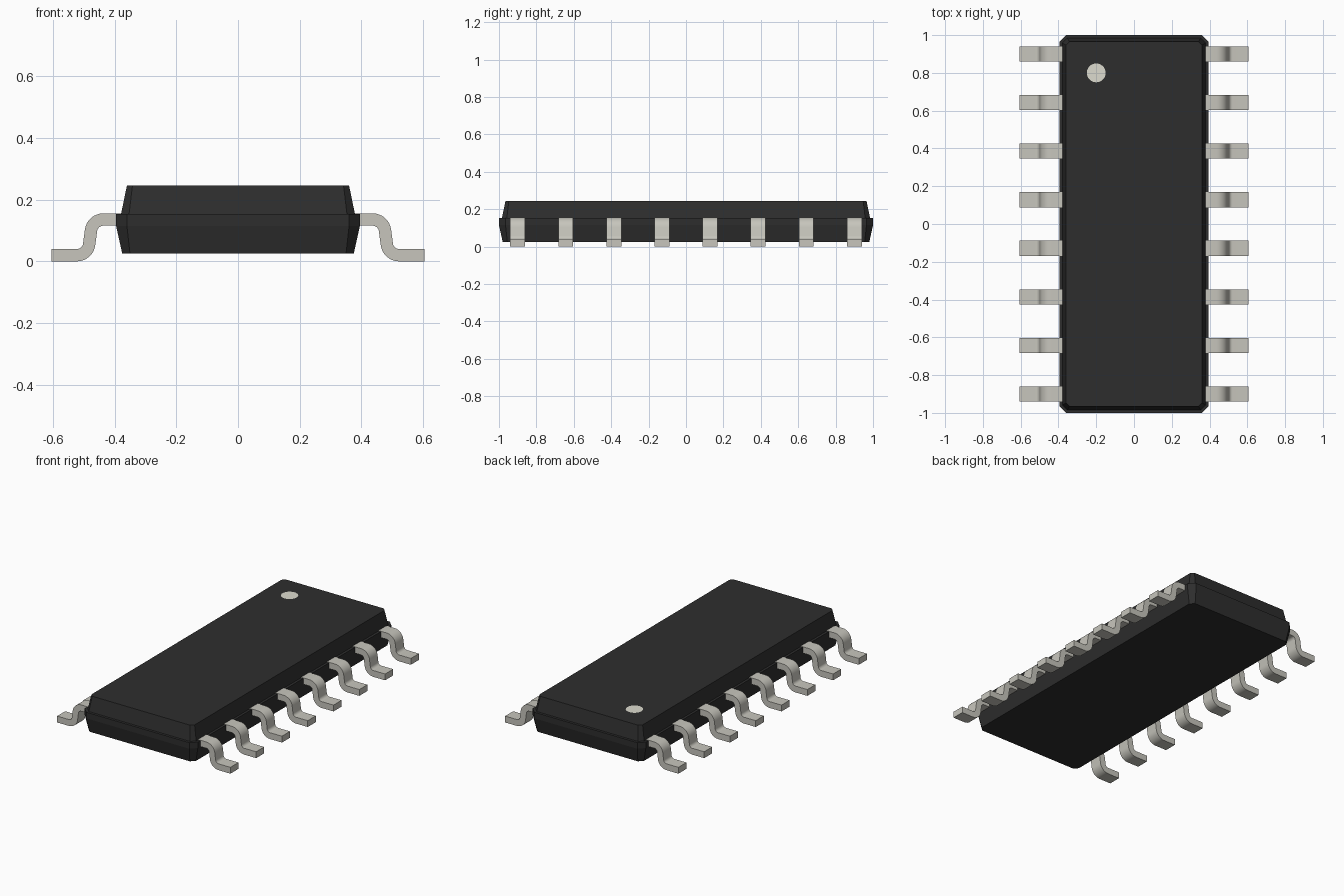
import bpy, bmesh, math

default = bpy.data.objects.get("Cube")
if default:
    bpy.data.objects.remove(default, do_unlink=True)


def material(name, rgb, rough, metal=0.0):
    m = bpy.data.materials.new(name)
    m.use_nodes = True
    m.diffuse_color = (*rgb, 1)
    bsdf = m.node_tree.nodes["Principled BSDF"]
    bsdf.inputs["Base Color"].default_value = (*rgb, 1)
    bsdf.inputs["Roughness"].default_value = rough
    bsdf.inputs["Metallic"].default_value = metal
    return m


BLACK = material("black plastic", (0.027, 0.027, 0.027), 0.6)
METAL = material("tinned metal", (0.57, 0.56, 0.505), 0.5)
WHITE = material("marking white", (0.72, 0.71, 0.62), 0.6)


def finish(bm, name, mat, smooth=False):
    bmesh.ops.recalc_face_normals(bm, faces=bm.faces)
    mesh = bpy.data.meshes.new(name)
    bm.to_mesh(mesh)
    bm.free()
    mesh.materials.append(mat)
    obj = bpy.data.objects.new(name, mesh)
    bpy.context.collection.objects.link(obj)
    if smooth:
        bpy.ops.object.select_all(action='DESELECT')
        obj.select_set(True)
        bpy.context.view_layer.objects.active = obj
        bpy.ops.object.shade_smooth_by_angle(angle=math.radians(35))
    return obj


def skin(bm, rings):
    """Bridge consecutive closed rings of points and cap both ends."""
    rings = [[bm.verts.new(p) for p in ring] for ring in rings]
    n = len(rings[0])
    for a, b in zip(rings, rings[1:]):
        for i in range(n):
            j = (i + 1) % n
            bm.faces.new((a[i], a[j], b[j], b[i]))
    bm.faces.new(rings[0])
    bm.faces.new(rings[-1])


def chamfered_ring(hx, hy, c, z):
    return [(hx, hy - c, z), (hx - c, hy, z), (c - hx, hy, z), (-hx, hy - c, z),
            (-hx, c - hy, z), (c - hx, -hy, z), (hx - c, -hy, z), (hx, c - hy, z)]


# Moulded body: tapered base, straight belt, small ledge, tapered lid
bm = bmesh.new()
skin(bm, [chamfered_ring(*r) for r in (
    (0.375, 0.98, 0.025, 0.025),
    (0.395, 1.0, 0.035, 0.115),
    (0.395, 1.0, 0.035, 0.153),
    (0.379, 0.984, 0.026, 0.153),
    (0.360, 0.965, 0.018, 0.245))])
finish(bm, "body", BLACK)

# Pin one marker: thin disc on the lid
bm = bmesh.new()
bmesh.ops.create_circle(bm, cap_ends=True, segments=32, radius=0.05)
bmesh.ops.translate(bm, verts=bm.verts, vec=(-0.20, 0.80, 0.2458))
finish(bm, "pin_one_marker", WHITE)

# Gull-wing pin section: two opposed bends joined by a steep straight run
C1, C2 = (0.4365, 0.0955), (0.522, 0.06)
R_IN, R_OUT, STEPS, HALF_WIDTH = 0.02, 0.06, 8, 0.04
dx, dz = C2[0] - C1[0], C2[1] - C1[1]
tangent = math.atan2(dz, dx) + math.acos((R_IN + R_OUT) / math.hypot(dx, dz))


def arc(c, r, a0, a1):
    angles = [a0 + (a1 - a0) * i / STEPS for i in range(STEPS + 1)]
    return [(c[0] + r * math.cos(a), c[1] + r * math.sin(a)) for a in angles]


half, down = math.pi / 2, math.pi * 1.5
upper = ([(0.37, C1[1] + R_OUT)] + arc(C1, R_OUT, half, tangent)
         + arc(C2, R_IN, math.pi + tangent, down) + [(0.605, C2[1] - R_IN)])
lower = ([(0.37, C1[1] + R_IN)] + arc(C1, R_IN, half, tangent)
         + arc(C2, R_OUT, math.pi + tangent, down) + [(0.605, C2[1] - R_OUT)])

# Eight pins along each long side
for side, sign in (("left", 1), ("right", -1)):
    for k in range(8):
        y = -0.9 + k * 1.8 / 7
        bm = bmesh.new()
        skin(bm, [[(sign * u[0], y - HALF_WIDTH, u[1]), (sign * u[0], y + HALF_WIDTH, u[1]),
                   (sign * l[0], y + HALF_WIDTH, l[1]), (sign * l[0], y - HALF_WIDTH, l[1])]
                  for u, l in zip(upper, lower)])
        finish(bm, f"{side}_pin_{k + 1}", METAL, smooth=True)
